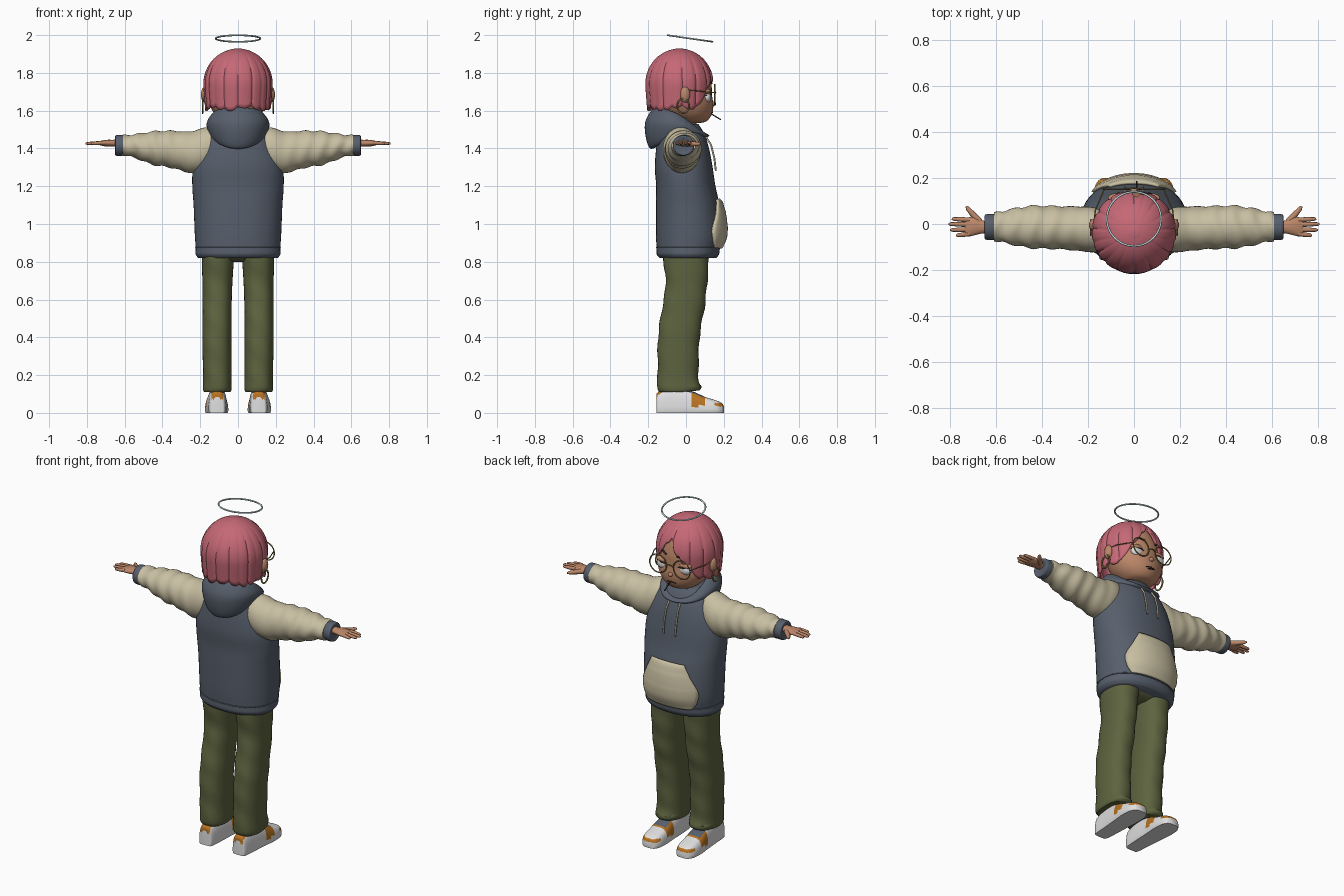
import bpy, bmesh, math
from math import sin, cos, pi, tau
from mathutils import Vector

if "Cube" in bpy.data.objects:
    bpy.data.objects.remove(bpy.data.objects["Cube"])


def material(name, r, g, b):
    m = bpy.data.materials.new(name)
    m.use_nodes = True
    m.diffuse_color = (r, g, b, 1)
    m.node_tree.nodes["Principled BSDF"].inputs["Base Color"].default_value = (r, g, b, 1)
    return m


HAIR = material("rose hair", .56, .14, .18)
SLATE = material("slate cloth", .095, .115, .15)
CREAM = material("cream cloth", .58, .52, .36)
OLIVE = material("olive cloth", .11, .125, .05)
SKIN = material("skin", .5, .24, .14)
WHITE = material("white", .74, .74, .75)
ORANGE = material("orange", .48, .17, .015)
BRASS = material("brass", .26, .2, .06)
DARK = material("dark brown", .03, .02, .018)
PALE = material("pale cyan", .55, .7, .7)
SIDES = (("left", 1), ("right", -1))


def dense(rows, k=5):
    """Smooth interpolation through a few profile rows."""
    rows = [Vector(r) for r in rows]
    out = []
    for i in range(len(rows) - 1):
        a, b, c, d = rows[max(i - 1, 0)], rows[i], rows[i + 1], rows[min(i + 2, len(rows) - 1)]
        for j in range(k):
            t = j / k
            out.append(b + (c - a) * (t / 2) + (a * 2 - b * 5 + c * 4 - d) * (t * t / 2)
                       + (b * 3 - a - c * 3 + d) * (t ** 3 / 2))
    return out + [rows[-1]]


def oval(axis, c, a, b, n=40, p=2.0):
    """Closed superellipse around a centre, square to the given axis."""
    pts = []
    for i in range(n):
        u, v = cos(tau * i / n), sin(tau * i / n)
        u, v = (math.copysign(abs(w) ** (2 / p), w) for w in (u, v))
        off = {"z": (a * u, b * v, 0), "x": (0, a * u, b * v), "y": (a * u, 0, b * v)}[axis]
        pts.append(Vector(c) + Vector(off))
    return pts


def loft(name, rings, mats, cap=True, closed=True, rule=None):
    bm = bmesh.new()
    grid = [[bm.verts.new(p) for p in r] for r in rings]
    n = len(grid[0])
    for r, q in zip(grid, grid[1:]):
        for i in range(n if closed else n - 1):
            bm.faces.new((r[i], r[(i + 1) % n], q[(i + 1) % n], q[i]))
    if cap:
        bm.faces.new(grid[0])
        bm.faces.new(grid[-1])
    bmesh.ops.recalc_face_normals(bm, faces=bm.faces)
    if rule:
        for f in bm.faces:
            f.material_index = rule(f)
    me = bpy.data.meshes.new(name)
    bm.to_mesh(me)
    bm.free()
    ob = bpy.data.objects.new(name, me)
    bpy.context.collection.objects.link(ob)
    for m in mats if isinstance(mats, (list, tuple)) else [mats]:
        me.materials.append(m)
    bpy.ops.object.select_all(action='DESELECT')
    ob.select_set(True)
    bpy.context.view_layer.objects.active = ob
    bpy.ops.object.shade_smooth_by_angle(angle=math.radians(50))
    return ob


def tube(name, paths, radius, mat, cyclic=False, taper=(1,)):
    cu = bpy.data.curves.new(name, 'CURVE')
    cu.dimensions, cu.bevel_depth, cu.bevel_resolution = '3D', radius, 3
    cu.use_fill_caps = True
    for path in paths:
        sp = cu.splines.new('POLY')
        sp.points.add(len(path) - 1)
        sp.use_cyclic_u = cyclic
        for i, p in enumerate(path):
            sp.points[i].co = (*p, 1)
            sp.points[i].radius = taper[min(i, len(taper) - 1)]
    ob = bpy.data.objects.new(name, cu)
    bpy.context.collection.objects.link(ob)
    cu.materials.append(mat)
    return ob


def ball(name, c, r, mat):
    rings = [oval("z", (c[0], c[1], c[2] + r[2] * cos(t)), r[0] * sin(t), r[1] * sin(t), 24)
             for t in (pi * (i + .15) / 12.3 for i in range(13))]
    return loft(name, rings, mat)


# Hoodie body: z, centre y, half width, half depth
body = dense([(.82, .01, .21, .15), (.84, .01, .224, .165), (.875, .012, .224, .168),
              (.95, .016, .229, .175), (1.1, .009, .235, .168), (1.2, -.001, .242, .157),
              (1.3, -.012, .238, .153), (1.4, -.018, .208, .14), (1.48, -.025, .165, .12),
              (1.53, -.03, .11, .095)], 6)
loft("hoodie_body", [oval("z", (0, cy, z), a, b, 56, 2.2) for z, cy, a, b in body], SLATE)
tube("hem_seam", [oval("z", (0, .012, .875), .224, .168, 56, 2.2)], .003, SLATE, True)


def chest_y(x, z):
    z0, cy, a, b = min(body, key=lambda r: abs(r[0] - z))
    return cy + b * max(0, 1 - abs(x / a) ** 2.2) ** (1 / 2.2)


# Kangaroo pocket follows the body and bulges forward
pocket = []
for z, w in dense([(.875, .145), (.92, .172), (.98, .178), (1.06, .14), (1.13, .105)], 5):
    row = []
    for i in range(25):
        x = w * (i / 12 - 1)
        bulge = max(0, cos(pi / 2 * x / w)) ** .5 * max(0, sin(pi * (1.13 - z) / .255)) ** .6
        row.append((x, chest_y(x, z) + .006 + .02 * bulge, z))
    pocket.append(row)
ob = loft("front_pocket", pocket, CREAM, cap=False, closed=False)
mod = ob.modifiers.new("thickness", 'SOLIDIFY')
mod.thickness, mod.offset = .012, 0

# Hood lying behind the neck: half width, half depth, centre y, back z, front z
hood = []
for a, b, cy, zb, zf in dense([(.09, .09, -.06, 1.41, 1.45), (.135, .14, -.05, 1.40, 1.455),
                               (.16, .168, -.045, 1.46, 1.465), (.165, .166, -.05, 1.54, 1.475),
                               (.14, .14, -.04, 1.605, 1.48), (.12, .12, -.03, 1.615, 1.475),
                               (.1, .1, -.025, 1.59, 1.46), (.08, .08, -.02, 1.5, 1.43)]):
    ring = oval("z", (0, cy, 0), a, b, 48)
    for p in ring:
        t = (p.y - cy + b) / (2 * b)
        p.z = zb + (zf - zb) * t + .03 * sin(pi * t)
    hood.append(ring)
loft("hood", hood, SLATE)
tube("drawstrings", [[(s * .035, .1, 1.47), (s * .038, .132, 1.42), (s * .04, .15, 1.35),
                      (s * .038, .158, 1.28)] for _, s in SIDES], .005, CREAM)

for side, s in SIDES:
    # Sleeve with soft folds: x, centre y, centre z, half depth, half height
    arm = []
    for x, cy, cz, a, b in dense([(.1, -.03, 1.415, .08, .1), (.18, -.025, 1.395, .098, .115),
                                  (.25, -.02, 1.38, .096, .11), (.35, -.015, 1.395, .093, .098),
                                  (.45, -.013, 1.402, .092, .088), (.54, -.012, 1.412, .075, .064),
                                  (.61, -.012, 1.417, .06, .052)], 8):
        ring = oval("x", (s * x, cy, cz), a, b, 36)
        for i, p in enumerate(ring):
            q = tau * i / 36
            fold = .004 * sin(x * 75 + 1.3 * sin(q * 2)) * max(0, min(1, (x - .2) * 6))
            p.y += fold * cos(q)
            p.z += fold * sin(q)
        arm.append(ring)
    loft(side + "_sleeve", arm, CREAM)
    cuff = dense([(.598, .05, .046), (.605, .056, .054), (.64, .056, .055), (.65, .05, .05),
                  (.646, .035, .035)], 3)
    loft(side + "_cuff", [oval("x", (s * x, -.013, 1.416), a, b, 28) for x, a, b in cuff], SLATE)

    # Hand
    palm = dense([(.62, -.013, .026, .02), (.66, -.013, .028, .018), (.69, -.01, .038, .018),
                  (.715, -.012, .042, .015), (.735, -.015, .038, .01)], 4)
    loft(side + "_palm", [oval("x", (s * x, cy, 1.428), a, b, 24) for x, cy, a, b in palm], SKIN)
    fingers = [[(s * (.715 + (tip - .715) * t), y0 + (y1 - y0) * t, 1.43 - .004 * t) for t in (0, .5, .9, 1)]
               for y0, y1, tip in ((.018, .022, .793), (-.003, 0, .808), (-.024, -.026, .8), (-.043, -.05, .775))]
    tube(side + "_fingers", fingers, .0105, SKIN, taper=(1, .95, .75, .35))
    tube(side + "_thumb", [[(s * .67, .01, 1.425), (s * .7, .04, 1.424), (s * .722, .066, 1.424),
                            (s * .73, .077, 1.424)]], .013, SKIN, taper=(1.1, 1, .75, .35))

    # Trouser leg: z, centre x, centre y, half width, half depth
    leg = dense([(.11, .11, -.037, .07, .105), (.13, .11, -.037, .076, .116), (.2, .11, -.042, .075, .108),
                 (.4, .112, -.038, .077, .11), (.55, .111, -.015, .077, .112), (.68, .109, .002, .079, .11),
                 (.84, .105, 0, .086, .122), (.92, .09, 0, .085, .12)], 6)
    rings = []
    for z, cx, cy, a, b in leg:
        ring = oval("z", (s * cx, cy, z), a, b, 36, 2.3)
        for i, p in enumerate(ring):
            p.y += .003 * sin(z * 42 + i * .35)
            if z < .14:
                p.z += .08 * (p.y - cy) * (1 if p.y > cy else .1)
        rings.append(ring)
    loft(side + "_trouser_leg", rings, OLIVE)

    # Shoe: y, centre x, half width, height
    def shoe_rule(f):
        c, n = f.calc_center_median(), f.normal
        if c.z < .035 or n.z < -.5:
            return 0
        if -.03 < c.y < .085 and n.z > .75:
            return 2
        if .025 < c.y < .1 or (c.y < -.06 and c.z > .07 and abs(c.x - s * .11) < .03):
            return 1
        return 1 if c.y > .15 and c.z < .052 else 0
    shoe = dense([(-.157, .11, .022, .085), (-.145, .11, .042, .112), (-.06, .11, .05, .13),
                  (.03, .112, .056, .115), (.1, .113, .062, .085), (.16, .113, .058, .066),
                  (.19, .112, .042, .052), (.2, .112, .022, .036)], 6)
    rings = []
    for y, cx, w, h in shoe:
        arc = [(w * abs(cos(t)) ** .55 * (1 if cos(t) > 0 else -1), h * sin(t) ** .7)
               for t in (pi * i / 20 for i in range(1, 20))]
        pts = [(w * .93, 0), (w, .012)] + arc + [(-w, .012), (-w * .93, 0)]
        rings.append([(s * cx + u, y, v) for u, v in pts])
    loft(side + "_shoe", rings, [WHITE, ORANGE, SLATE], rule=shoe_rule)

    # Ear, earring, glasses, eye
    ball(side + "_ear", (s * .176, -.005, 1.685), (.02, .026, .042), SKIN)
    tube(side + "_earring", [oval("x", (s * .187, -.015, 1.625), .032, .038, 28)], .0045, BRASS, True)
    tube(side + "_glasses_rim", [oval("y", (s * .078, .152, 1.685), .055, .053, 36)], .0035, BRASS, True)
    tube(side + "_glasses_temple", [[(s * .13, .15, 1.695), (s * .168, .06, 1.705), (s * .175, 0, 1.71)]], .003, BRASS)
    ball(side + "_eye", (s * .07, .112, 1.672), (.042, .021, .03), WHITE)
    ball(side + "_eyelid", (s * .07, .112, 1.698), (.044, .022, .017), SKIN)
    tube(side + "_lash", [[(s * (.07 + .042 * u), .134 - .016 * abs(u) - .012 * u, 1.688 - .008 * u * u)
                           for u in (-1, -.5, 0, .5, 1)]], .003, DARK)
    tube(side + "_eyebrow", [[(s * .035, .137, 1.745), (s * .07, .126, 1.757), (s * .105, .105, 1.75)]],
         .006, DARK, taper=(.8, 1, .5))

loft("hips", [oval("z", (0, .003, z), a, b, 40, 2.5) for z, a, b in
              ((.8, .1, .06), (.82, .15, .1), (.85, .185, .12), (.95, .19, .125))], OLIVE)

# Head and neck: z, centre y, half width, half depth
head = dense([(1.534, .03, .04, .04), (1.545, .03, .08, .08), (1.58, .02, .122, .116), (1.63, .01, .149, .135),
              (1.68, 0, .156, .138), (1.75, -.012, .157, .145), (1.83, -.032, .135, .138), (1.88, -.035, .09, .09)])
loft("head", [oval("z", (0, cy, z), a, b, 44) for z, cy, a, b in head], SKIN)
loft("neck", [oval("z", (0, -.01, z), .062, .065, 28) for z in (1.42, 1.5, 1.6)], SKIN)
ball("nose", (0, .146, 1.637), (.014, .014, .012), SKIN)
tube("mouth", [[(-.028, .137, 1.588), (0, .141, 1.592), (.028, .137, 1.588)]], .003, DARK)
tube("mouth_stick", [[(.012, .125, 1.588), (.012, .185, 1.552)]], .0035, DARK)
tube("glasses_bridge", [[(-.024, .153, 1.69), (0, .157, 1.697), (.024, .153, 1.69)]], .0035, BRASS)

# Bobbed hair: dome with strand grooves, parted above the forehead
N, ROWS = 144, 22
hair = []
for j in range(ROWS + 1):
    ring = []
    for i in range(N):
        phi = tau * i / N - pi
        strand = abs(sin(phi * 9 + .8 * sin(phi * 3)))
        edge = 1.84 - .235 * min(1, abs(phi - .08) / 1.0) ** .85
        edge += .016 * (1 - strand) + .008 * sin(phi * 5)
        t = j / ROWS
        drop = 1 - cos(t * pi / 2) if t < 1 else 1
        z = 1.927 - (1.927 - edge) * drop
        r = math.sqrt(max(0, 1 - ((z - 1.74) / .1885) ** 2)) if z > 1.74 else 1 - .5 * (1.74 - z) ** 1.1
        r *= 1 - .035 * (1 - strand) ** 3 * min(1, t * 2)
        ring.append((.184 * r * sin(phi), -.035 + .182 * r * cos(phi), z))
    hair.append(ring)
ob = loft("hair", hair, HAIR, cap=False)
mod = ob.modifiers.new("thickness", 'SOLIDIFY')
mod.thickness, mod.offset = .012, -1
ball("hair_crown", (0, -.035, 1.9), (.06, .06, .03), HAIR)

# Tilted halo
tube("halo", [[(p.x, p.y, 1.982 - .145 * (p.y - .022)) for p in oval("z", (0, .022, 0), .118, .118, 56)]],
     .0045, PALE, True)
